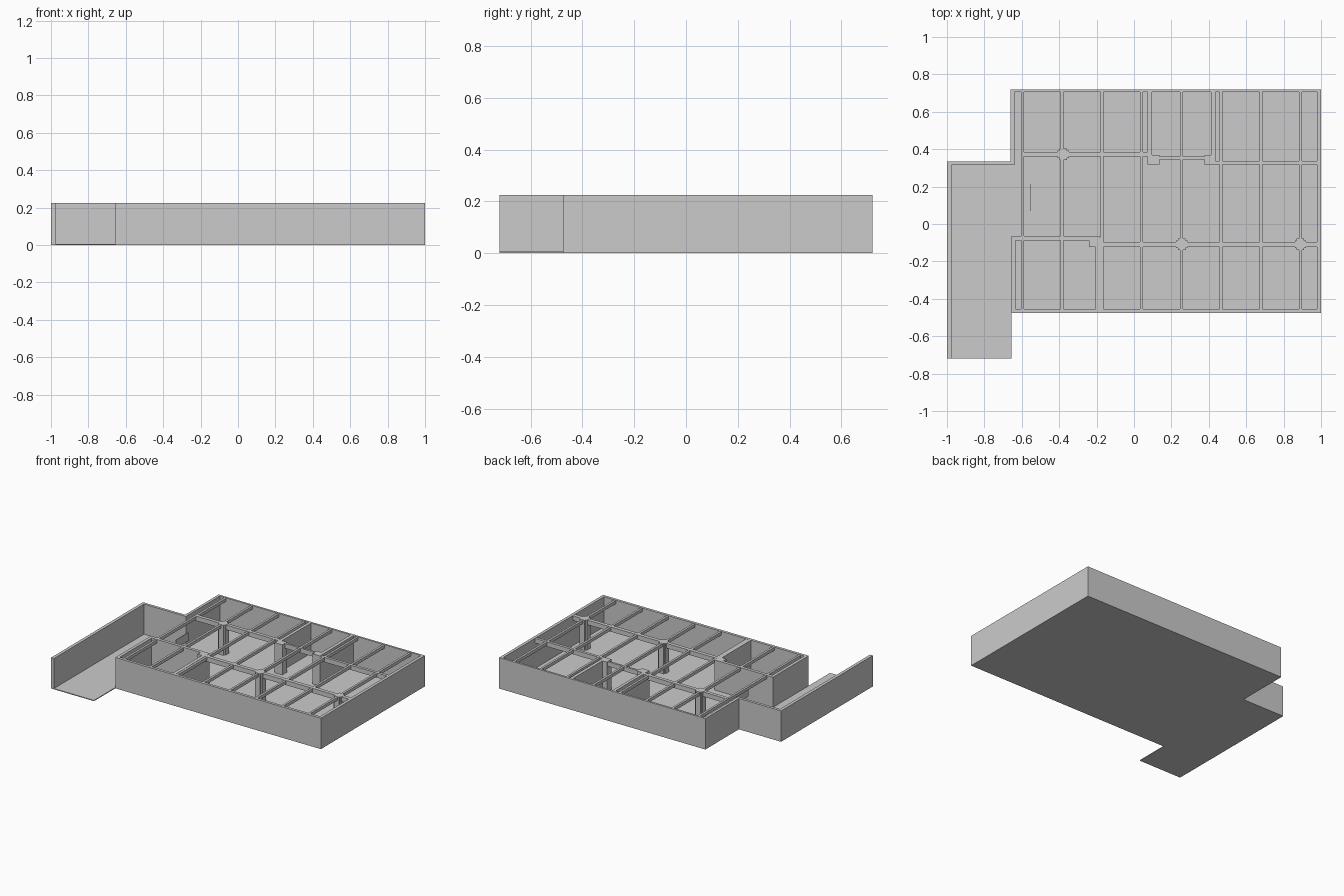
import bpy, bmesh

if "Cube" in bpy.data.objects:
    bpy.data.objects.remove(bpy.data.objects["Cube"])

H = 0.225      # storey height
T = 0.006      # floor slab thickness


def boxes(name, rects, z0, z1):
    """One object made of upright boxes, each given as x0, x1, y0, y1."""
    bm = bmesh.new()
    for x0, x1, y0, y1 in rects:
        res = bmesh.ops.create_cube(bm, size=1)
        for v in res["verts"]:
            v.co.x = x1 if v.co.x > 0 else x0
            v.co.y = y1 if v.co.y > 0 else y0
            v.co.z = z1 if v.co.z > 0 else z0
    me = bpy.data.meshes.new(name)
    bm.to_mesh(me)
    bm.free()
    ob = bpy.data.objects.new(name, me)
    bpy.context.collection.objects.link(ob)
    return ob


def slab(name, outline, z0, z1):
    """Flat plate extruded from an outline."""
    bm = bmesh.new()
    f = bm.faces.new([bm.verts.new((x, y, z0)) for x, y in outline])
    ext = bmesh.ops.extrude_face_region(bm, geom=[f], use_keep_orig=True)
    for v in ext["geom"]:
        if isinstance(v, bmesh.types.BMVert):
            v.co.z = z1
    bmesh.ops.recalc_face_normals(bm, faces=bm.faces)
    me = bpy.data.meshes.new(name)
    bm.to_mesh(me)
    bm.free()
    ob = bpy.data.objects.new(name, me)
    bpy.context.collection.objects.link(ob)
    return ob


# Floor: main hall plus the entry ramp bay on the left
slab("floor_slab", [(-1, -0.72), (-0.655, -0.72), (-0.655, -0.475), (1, -0.475),
                    (1, 0.72), (-0.66, 0.72), (-0.66, 0.335), (-1, 0.335)], 0, T)

# Perimeter walls
boxes("outer_walls", [
    (-0.66, 1.0, 0.705, 0.72),         # back
    (0.978, 1.0, -0.475, 0.705),       # right
    (-0.655, 0.978, -0.475, -0.455),   # front
    (-0.66, -0.64, 0.315, 0.705),      # left, rear part
    (-0.655, -0.633, -0.455, -0.065),  # left, front part
], 0, H)
boxes("entry_bay_walls", [
    (-1.0, -0.977, -0.72, 0.335),
    (-0.977, -0.66, 0.315, 0.335),
], 0, H)

# Inner walls: front-left room and stair core
boxes("room_walls", [
    (-0.633, -0.185, -0.088, -0.065),
    (-0.205, -0.18, -0.455, -0.088),
], 0, H)
boxes("core_walls", [
    (0.073, 0.095, 0.32, 0.705),
    (0.413, 0.437, 0.32, 0.705),
], 0, H)

# Cross-shaped free columns and square corner columns
cols = []
for x, y in [(-0.378, 0.373), (0.255, -0.108), (0.89, -0.108)]:
    cols += [(x - 0.03, x + 0.03, y - 0.02, y + 0.02),
             (x - 0.02, x + 0.02, y - 0.03, y + 0.03)]
boxes("free_columns", cols, 0, H)
boxes("corner_columns", [
    (0.073, 0.135, 0.317, 0.37),
    (0.378, 0.437, 0.317, 0.37),
    (-0.24, -0.18, -0.122, -0.07),
], 0, H)

# Main beams along x
boxes("main_beams", [
    (-0.6, 0.075, 0.36, 0.385),
    (-0.18, 0.98, -0.122, -0.095),
    (0.437, 0.98, 0.317, 0.337),
    (0.13, 0.38, 0.345, 0.36),
], H - 0.035, H - 0.001)

# Evenly spaced secondary beams along y
boxes("secondary_beams", [
    (x - 0.008, x + 0.008, -0.457, 0.707)
    for x in [-0.597 + 0.2125 * i for i in range(8)]
], H - 0.025, H - 0.002)

# Thin standing panel near the entry
boxes("entry_panel", [(-0.554, -0.55, 0.07, 0.215)], 0.11, 0.17)
